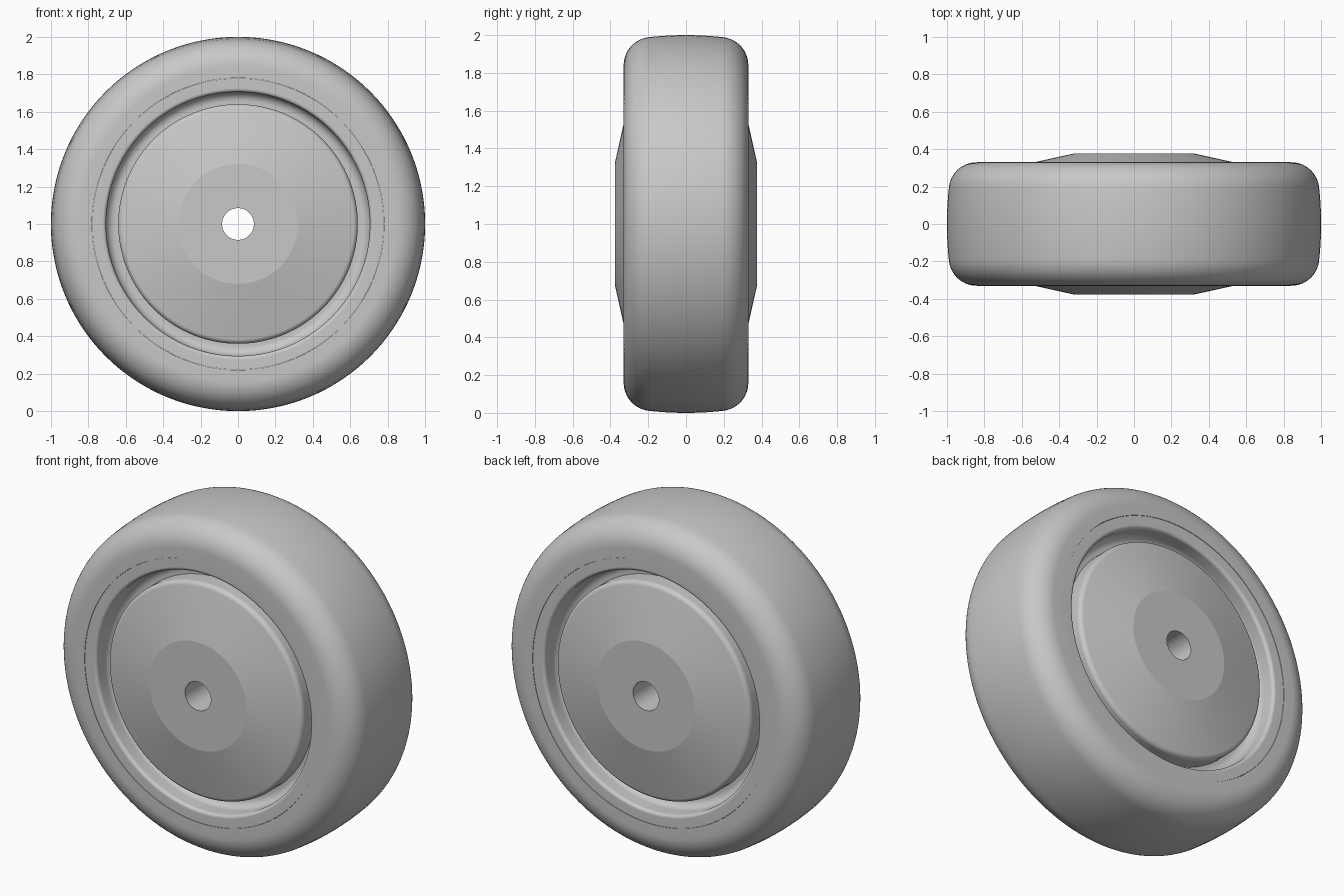
import bpy
import bmesh
from math import sin, cos, radians, tau

SEGMENTS = 144

cube = bpy.data.objects.get("Cube")
if cube:
    bpy.data.objects.remove(cube, do_unlink=True)

GREY = (0.58, 0.58, 0.58, 1)
grey = bpy.data.materials.new("plain grey")
grey.use_nodes = True
grey.diffuse_color = GREY
grey.node_tree.nodes["Principled BSDF"].inputs["Base Color"].default_value = GREY


def arc(r, y, radius, start, end, steps=14):
    """Points (radius from axle, offset along axle) on a circular arc."""
    angles = [radians(start + (end - start) * i / steps) for i in range(steps + 1)]
    return [(r + radius * cos(a), y + radius * sin(a)) for a in angles]


def revolve(name, half):
    """Mirror a half profile across the wheel plane and spin it about the axle."""
    profile = half + [(r, -y) for r, y in reversed(half) if y > 0]
    bm = bmesh.new()
    rings = []
    for i in range(SEGMENTS):
        a = tau * i / SEGMENTS
        rings.append([bm.verts.new((r * cos(a), y, 1 + r * sin(a))) for r, y in profile])
    n = len(profile)
    for i, ring in enumerate(rings):
        following = rings[(i + 1) % SEGMENTS]
        for j in range(n):
            k = (j + 1) % n
            bm.faces.new((ring[j], ring[k], following[k], following[j]))
    bmesh.ops.recalc_face_normals(bm, faces=bm.faces)
    mesh = bpy.data.meshes.new(name)
    bm.to_mesh(mesh)
    bm.free()
    mesh.materials.append(grey)
    obj = bpy.data.objects.new(name, mesh)
    bpy.context.collection.objects.link(obj)
    bpy.ops.object.select_all(action='DESELECT')
    obj.select_set(True)
    bpy.context.view_layer.objects.active = obj
    bpy.ops.object.shade_smooth_by_angle(angle=radians(9.5))
    return obj


# Tyre: flat sidewall, round shoulder, slightly crowned tread
crown = [(1 - 0.011 * (t / 6) ** 2, 0.196 * t / 6) for t in range(5, -1, -1)]
revolve("tyre", [(0.78, 0.33)] + arc(0.84, 0.18, 0.15, 90, 6) + crown)

# Wheel centre: bored flat hub, conical disc, deep groove and rounded rim lip
revolve("wheel_centre",
        [(0.085, 0.377), (0.32, 0.377)]
        + arc(0.61, 0.282, 0.03, 78, 0)
        + [(0.64, 0.20)]
        + arc(0.655, 0.25, 0.05, -90, 0)
        + arc(0.725, 0.308, 0.02, 180, 90)
        + [(0.779, 0.328)])
